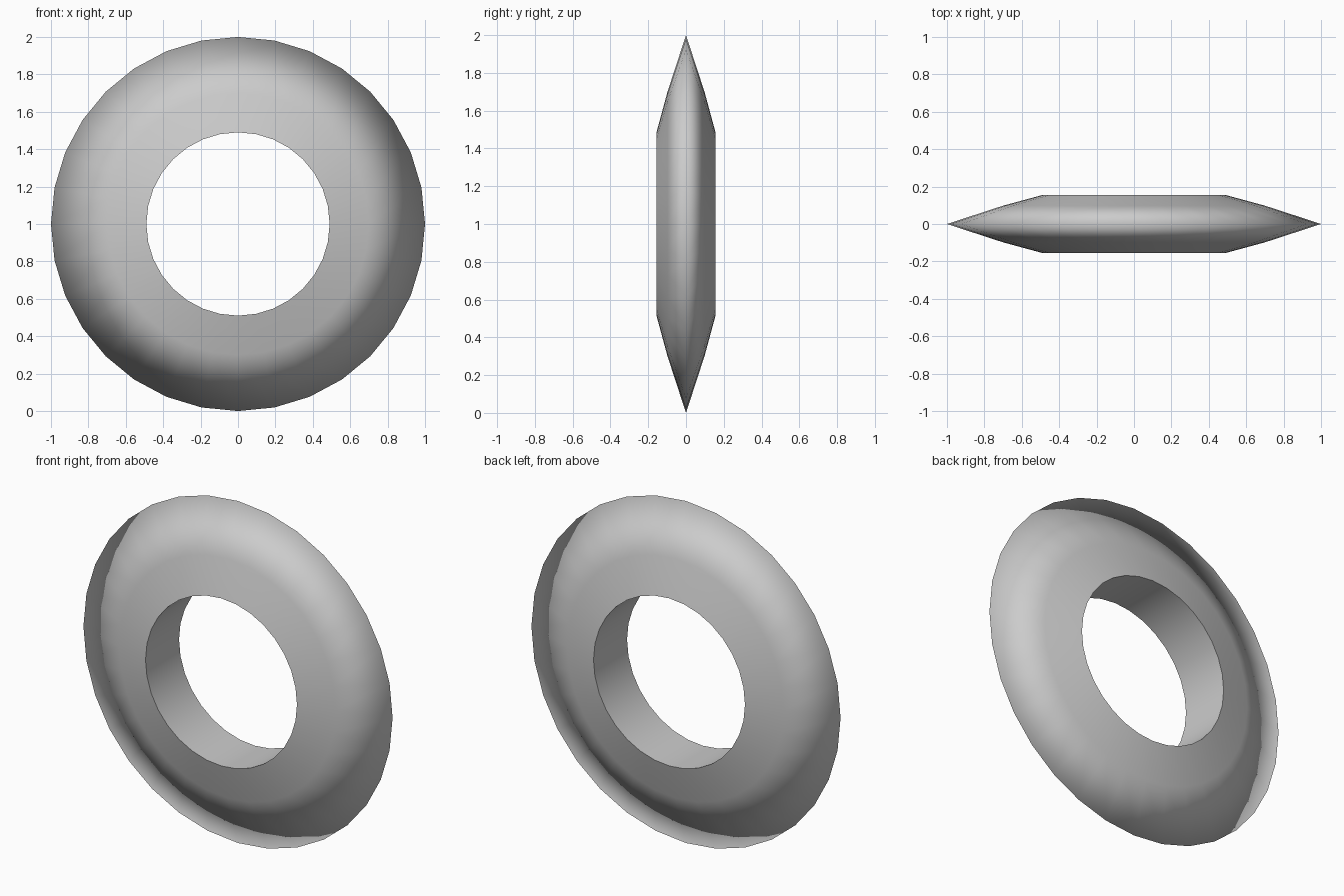
import bpy, bmesh, math

if "Cube" in bpy.data.objects:
    bpy.data.objects.remove(bpy.data.objects["Cube"])

SIDES = 32
# closed cross-section of the ring: (radius, y)
PROFILE = [(0.49, -0.155), (0.70, -0.098), (1.0, 0.0),
           (0.70, 0.098), (0.49, 0.155)]
HARD = {0, 4}  # profile corners at the hole that stay sharp

# ring: sweep the cross-section around the y axis
bm = bmesh.new()
rings = []
for i in range(SIDES):
    a = 2 * math.pi * i / SIDES
    rings.append([bm.verts.new((r * math.cos(a), y, 1 + r * math.sin(a)))
                  for r, y in PROFILE])
n = len(PROFILE)
for i in range(SIDES):
    a, b = rings[i], rings[(i + 1) % SIDES]
    for j in range(n):
        k = (j + 1) % n
        bm.faces.new((a[j], a[k], b[k], b[j])).smooth = True
bmesh.ops.recalc_face_normals(bm, faces=bm.faces)

# crisp edges around the hole, soft outer rim
for i in range(SIDES):
    for j in HARD:
        bm.edges.get((rings[i][j], rings[(i + 1) % SIDES][j])).smooth = False

mesh = bpy.data.meshes.new("ring")
bm.to_mesh(mesh)
bm.free()
ring = bpy.data.objects.new("ring", mesh)
bpy.context.collection.objects.link(ring)
